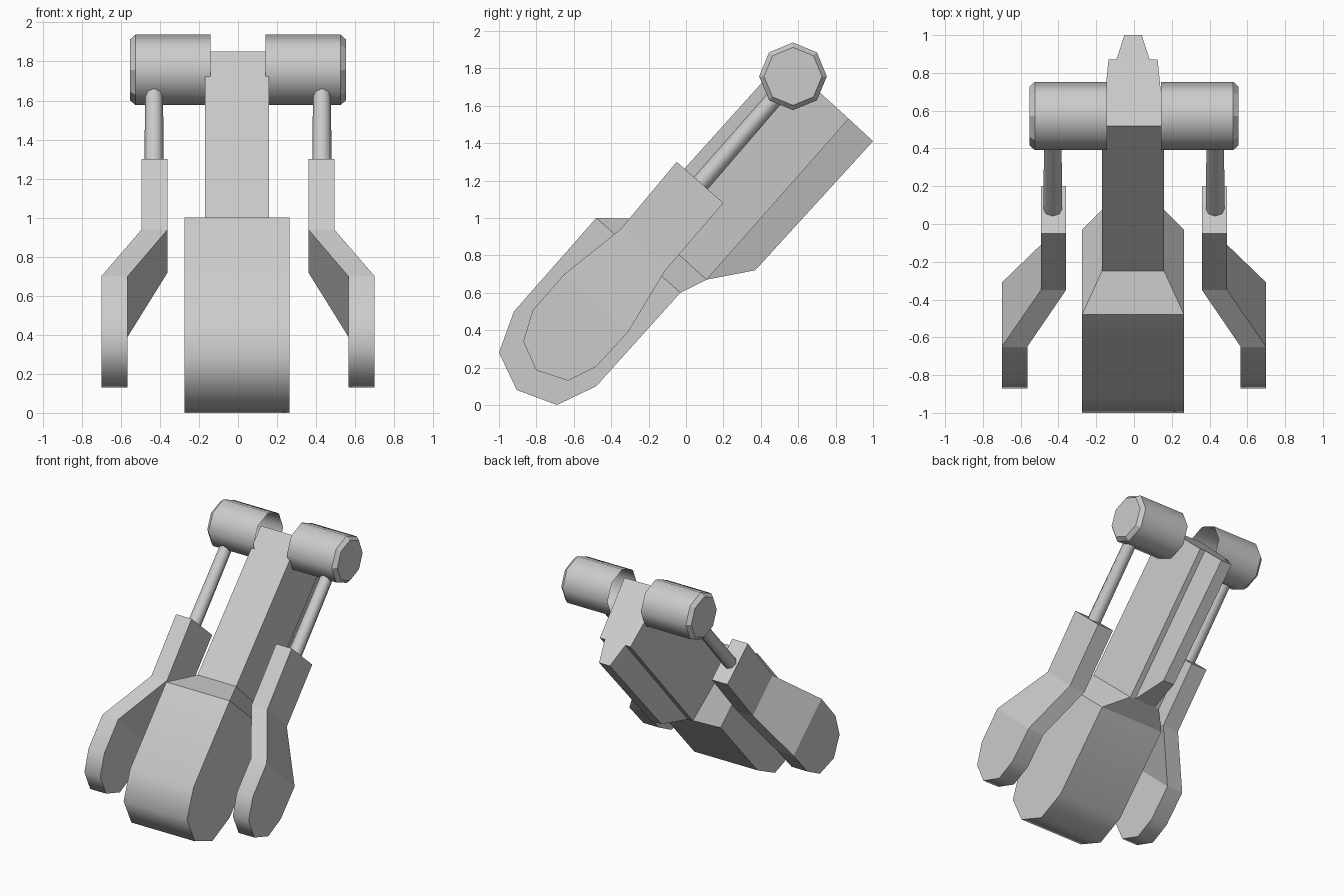
import bpy, bmesh, math
from mathutils import Vector

if "Cube" in bpy.data.objects:
    bpy.data.objects.remove(bpy.data.objects["Cube"])


def build(name, verts, faces, smooth=(), mirror=False):
    """Mesh object from points and faces; 'smooth' lists smooth face indices."""
    bm = bmesh.new()
    vs = [bm.verts.new(v) for v in verts]
    for i, f in enumerate(faces):
        bm.faces.new([vs[k] for k in f]).smooth = i in smooth
    bmesh.ops.recalc_face_normals(bm, faces=bm.faces)
    me = bpy.data.meshes.new(name)
    bm.to_mesh(me)
    bm.free()
    ob = bpy.data.objects.new(name, me)
    bpy.context.collection.objects.link(ob)
    if mirror:
        ob.modifiers.new("Mirror", 'MIRROR').use_mirror_merge = False
    return ob


def slab(name, pts, sides, smooth_rim=(), mirror=False):
    """Profile of (x_left, x_right, y, z) points; 'sides' are the side polygons."""
    n = len(pts)
    verts = [(p[0], p[2], p[3]) for p in pts] + [(p[1], p[2], p[3]) for p in pts]
    rim = [(i, (i + 1) % n, (i + 1) % n + n, i + n) for i in range(n)]
    faces = rim + [s for s in sides] + [[k + n for k in s] for s in sides]
    return build(name, verts, faces, smooth_rim, mirror)


def tube(name, rings, n=8, caps=(True, True), phase=0.0):
    """Lathed tube through (centre, radius) rings, mirrored to the other side."""
    axis = (Vector(rings[-1][0]) - Vector(rings[0][0])).normalized()
    u = Vector((1, 0, 0)) if abs(axis.x) < 0.9 else Vector((0, 1, 0))
    v = axis.cross(u)
    verts = [Vector(c) + r * (math.cos(a) * u + math.sin(a) * v)
             for c, r in rings
             for a in [phase + 2 * math.pi * k / n for k in range(n)]]
    faces = [(j * n + k, j * n + (k + 1) % n, (j + 1) * n + (k + 1) % n, (j + 1) * n + k)
             for j in range(len(rings) - 1) for k in range(n)]
    smooth = range(n)          # only the long wall is smooth
    if caps[0]:
        faces.append(list(range(n)))
    if caps[1]:
        faces.append(list(range(len(verts) - n, len(verts))))
    return build(name, verts, faces, smooth, True)


# Main arm: wide rounded foot, tapering shoulder, narrower upper beam
C = -0.005
wide = [(-0.48, 1.0), (-0.92, 0.50), (-1.0, 0.28), (-0.905, 0.08),
        (-0.69, 0.0), (-0.48, 0.10), (-0.03, 0.60)]
beam = [(0.13, 0.11, 0.67), (0.13, 0.87, 1.53), (0.165, 0.52, 1.85), (0.165, -0.25, 0.995)]
pts = [(C - 0.27, C + 0.27, y, z) for y, z in wide]
pts += [(C - h, C + h, y, z) for h, y, z in beam]
slab("main_arm", pts, [list(range(7)), [0, 6, 7, 10], [7, 8, 9, 10]], range(0, 6))

# Keel ridge along the back of the beam
keel = [(0.088, 0.11, 0.67), (0.046, 0.37, 0.72), (0.046, 1.0, 1.41), (0.088, 0.87, 1.53)]
slab("back_keel", [(C - h, C + h, y, z) for h, y, z in keel], [[0, 1, 2, 3]])

# Side brackets: cranked plates with a rounded foot
upper = [(-0.35, 0.94), (-0.05, 1.30), (0.20, 1.08), (-0.11, 0.72)]
lower = [(-0.31, 0.39), (-0.48, 0.205), (-0.63, 0.13), (-0.80, 0.185),
         (-0.87, 0.34), (-0.82, 0.505), (-0.65, 0.70)]
pts = [(0.36, 0.493, y, z) for y, z in upper] + [(0.565, 0.70, y, z) for y, z in lower]
slab("side_bracket", pts, [[0, 1, 2, 3], [0, 3, 4, 10], list(range(4, 11))],
     range(4, 10), True)

# Piston rods between the brackets and the hinge drums
tube("piston_rod", [((0.43, 0.03, 1.13), 0.05), ((0.43, 0.50, 1.67), 0.046)])

# Hinge drums: eight-sided, chamfered outer end, open inner end
Y, Z = 0.572, 1.757
tube("hinge_drum", [((0.142, Y, Z), 0.181), ((0.525, Y, Z), 0.181), ((0.554, Y, Z), 0.155)],
     caps=(False, True))
